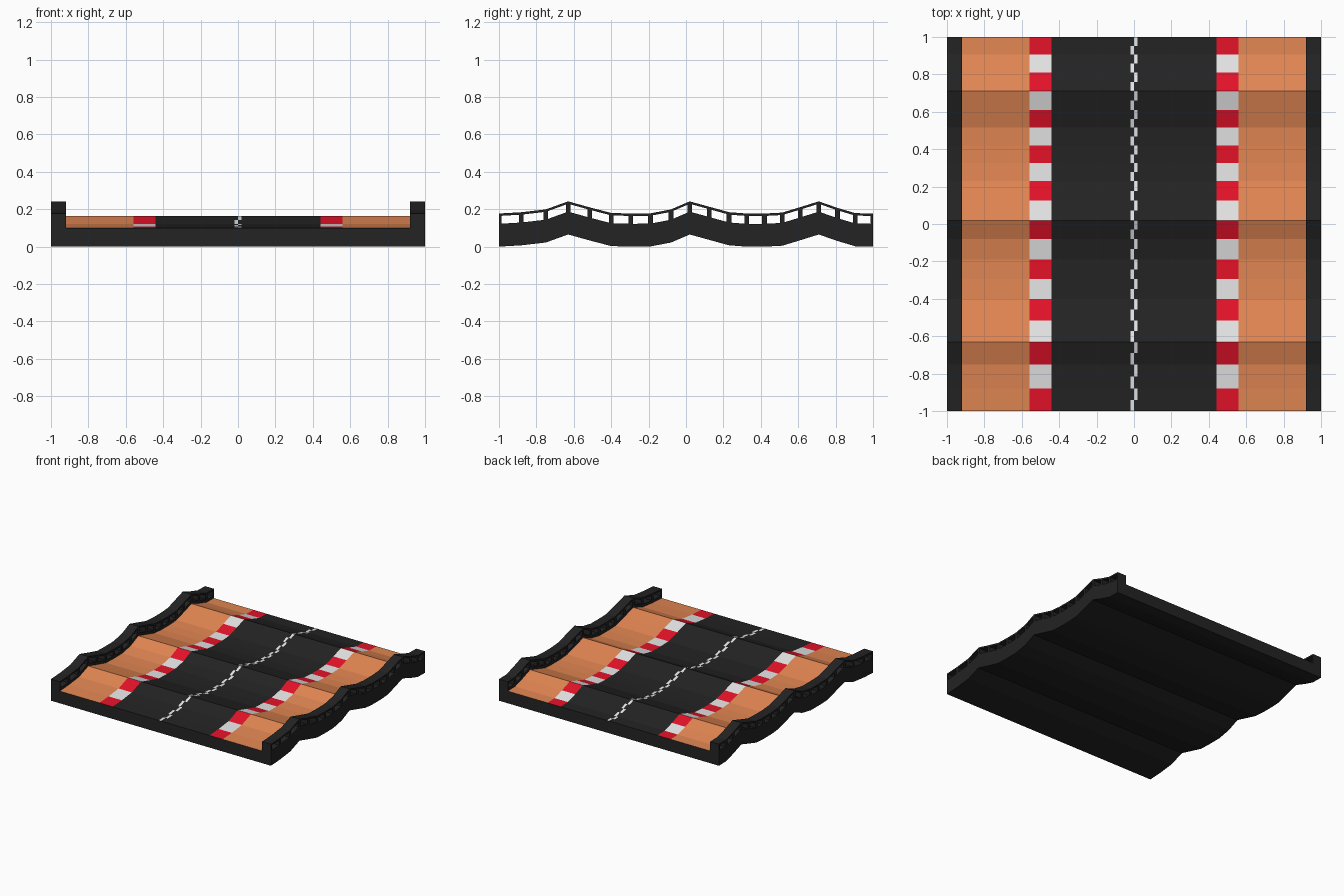
import bpy
import bmesh
from mathutils import Vector

cube = bpy.data.objects.get("Cube")
if cube:
    bpy.data.objects.remove(cube, do_unlink=True)

# Bumpy track profile: (y, height of the underside)
PROFILE = [(-1, 0), (-.88, .007), (-.75, .022), (-.63, .065), (-.515, .033),
           (-.4, .003), (-.295, 0), (-.19, .001), (-.08, .022), (.02, .065),
           (.125, .036), (.23, .007), (.325, 0), (.42, 0), (.515, .005),
           (.61, .034), (.71, .065), (.81, .03), (.905, .002), (1, 0)]
BREAKS = [p[0] for p in PROFILE]


def height(y):
    for (y0, z0), (y1, z1) in zip(PROFILE, PROFILE[1:]):
        if y <= y1:
            return z0 + (z1 - z0) * (y - y0) / (y1 - y0)
    return 0


def material(name, r, g, b):
    mat = bpy.data.materials.new(name)
    mat.use_nodes = True
    mat.diffuse_color = (r, g, b, 1)
    bsdf = mat.node_tree.nodes["Principled BSDF"]
    bsdf.inputs["Base Color"].default_value = (r, g, b, 1)
    bsdf.inputs["Roughness"].default_value = 0.9
    return mat


MATS = [material("dark_grey", .017, .017, .017),
        material("orange", .76, .24, .085),
        material("red", .78, .006, .022),
        material("white", .78, .78, .78)]
DARK, ORANGE, RED, WHITE = range(4)


def solid_from_grid(name, us, vs, place, offset, rule):
    """Thicken a grid of cells into a closed solid; rule gives a colour or None for a hole."""
    bm = bmesh.new()
    cache = {}

    def vert(i, j, layer):
        key = (i, j, layer)
        if key not in cache:
            cache[key] = bm.verts.new(place(us[i], vs[j]) + offset * layer)
        return cache[key]

    edges = {}
    for i in range(len(us) - 1):
        for j in range(len(vs) - 1):
            colour = rule(i, j)
            if colour is None:
                continue
            ring = [(i, j), (i + 1, j), (i + 1, j + 1), (i, j + 1)]
            bm.faces.new([vert(*c, 0) for c in ring]).material_index = colour
            bm.faces.new([vert(*c, 1) for c in reversed(ring)])
            for a, b in zip(ring, ring[1:] + ring[:1]):
                edges.setdefault(frozenset((a, b)), []).append((a, b))
    # Close the rim wherever a cell edge has no neighbour
    for used in edges.values():
        if len(used) == 1:
            a, b = used[0]
            bm.faces.new([vert(*b, 0), vert(*a, 0), vert(*a, 1), vert(*b, 1)])
    bmesh.ops.recalc_face_normals(bm, faces=bm.faces)
    mesh = bpy.data.meshes.new(name)
    bm.to_mesh(mesh)
    bm.free()
    for mat in MATS:
        mesh.materials.append(mat)
    obj = bpy.data.objects.new(name, mesh)
    bpy.context.collection.objects.link(obj)
    return obj


# Road bed: verges, striped kerbs, tarmac and staggered centre dashes
ROAD_X = [-.92, -.56, -.44, -.02, 0, .02, .44, .56, .92]
road_y = [BREAKS[0]]
for y0, y1 in zip(BREAKS, BREAKS[1:]):
    road_y += [(y0 + y1) / 2, y1]


def road_colour(i, j):
    if i in (0, 7):
        return ORANGE
    if i in (1, 6):
        return RED if (j // 2) % 2 == 0 else WHITE
    if i in (3, 4):
        return WHITE if (i == 3) == (j % 2 == 0) else DARK
    return DARK


solid_from_grid("road_bed", ROAD_X, road_y,
                lambda x, y: Vector((x, y, height(y) + .1)),
                Vector((0, 0, -.1)), road_colour)

# Side barrier: one opening per segment, a post at every break, mirrored across
POST = .0125
WALL_Z = [0, .122, .164, .177]
wall_y = sorted({round(y + d, 4) for y in BREAKS for d in (-POST, 0, POST)
                 if -1 <= y + d <= 1})


def wall_colour(i, j):
    middle = (wall_y[i] + wall_y[i + 1]) / 2
    is_post = min(abs(middle - y) for y in BREAKS) < POST
    return DARK if j != 1 or is_post else None


barrier = solid_from_grid("side_barriers", wall_y, WALL_Z,
                          lambda y, z: Vector((.92, y, height(y) + z)),
                          Vector((.08, 0, 0)), wall_colour)
mirror = barrier.modifiers.new("Mirror", 'MIRROR')
mirror.use_axis = (True, False, False)
